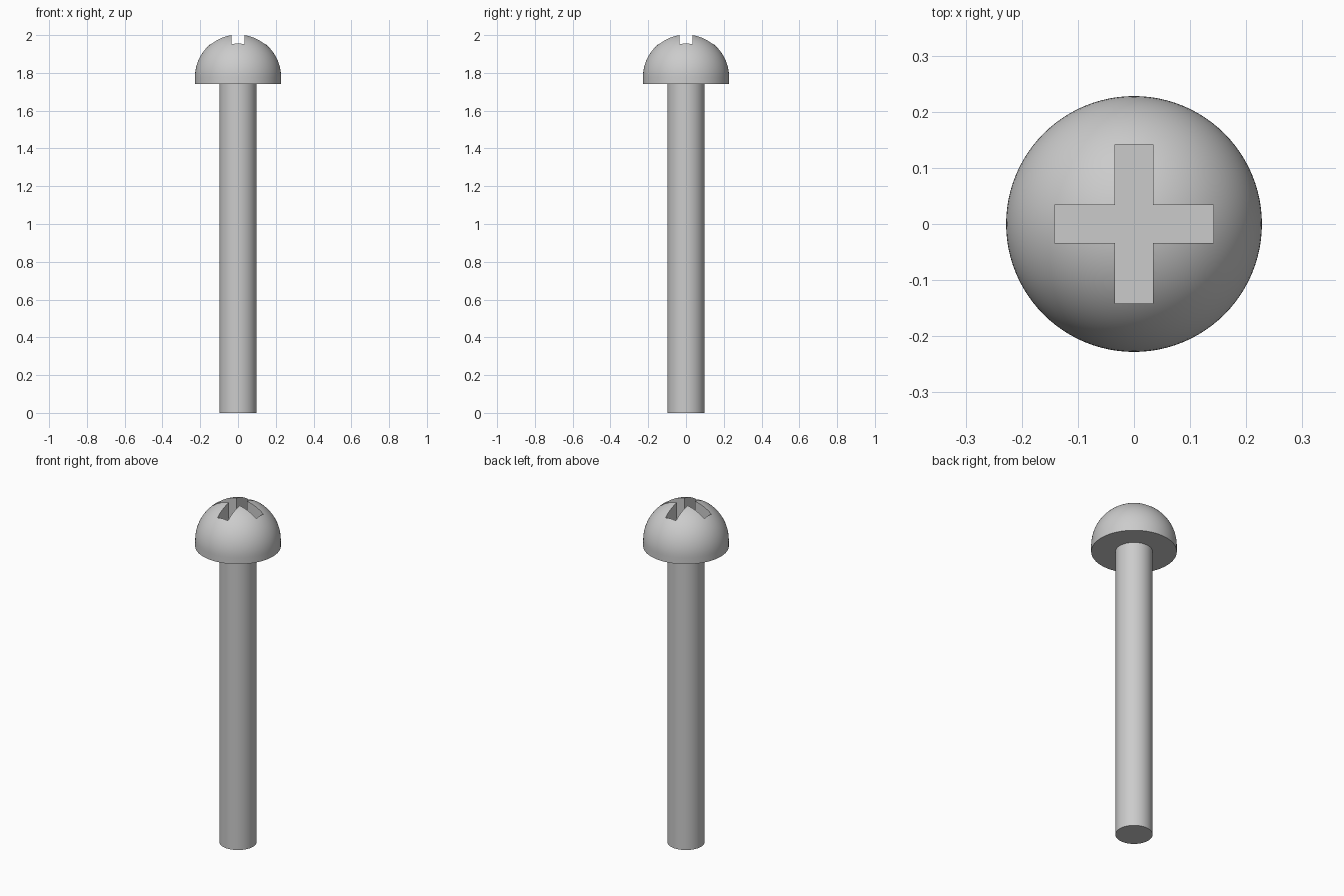
import bpy, bmesh, math

if "Cube" in bpy.data.objects:
    bpy.data.objects.remove(bpy.data.objects["Cube"])

steel = bpy.data.materials.new("grey steel")
steel.diffuse_color = (0.6, 0.6, 0.6, 1)
steel.use_nodes = True
steel.node_tree.nodes["Principled BSDF"].inputs["Base Color"].default_value = steel.diffuse_color

SEGS = 96
HEAD_R, HEAD_Z, DOME_Z = 0.228, 1.74, 1.777
SLOT_HALF, SLOT_LEN, SLOT_FLOOR = 0.034, 0.142, 1.86


def make_object(name, bm):
    bmesh.ops.recalc_face_normals(bm, faces=bm.faces)
    mesh = bpy.data.meshes.new(name)
    bm.to_mesh(mesh)
    bm.free()
    mesh.materials.append(steel)
    obj = bpy.data.objects.new(name, mesh)
    bpy.context.collection.objects.link(obj)
    return obj


def lathe(name, profile):
    """Spin an (r, z) profile around z; both ends lie on the axis."""
    bm = bmesh.new()
    verts = [bm.verts.new((r, 0, z)) for r, z in profile]
    edges = [bm.edges.new(pair) for pair in zip(verts, verts[1:])]
    bmesh.ops.spin(bm, geom=verts + edges, cent=(0, 0, 0), axis=(0, 0, 1),
                   angle=math.tau, steps=SEGS)
    bmesh.ops.remove_doubles(bm, verts=bm.verts, dist=1e-5)
    return make_object(name, bm)


def smooth(obj):
    bpy.ops.object.select_all(action='DESELECT')
    obj.select_set(True)
    bpy.context.view_layer.objects.active = obj
    bpy.ops.object.shade_smooth_by_angle(angle=math.radians(30))


# Shaft, ending just inside the head
shaft = lathe("shaft", [(0, 0), (0.099, 0), (0.099, 1.76), (0, 1.76)])

# Head: short straight rim below a half sphere
N = 24
dome = [(HEAD_R * math.cos(i * math.pi / 2 / N), DOME_Z + HEAD_R * math.sin(i * math.pi / 2 / N))
        for i in range(N)]
head = lathe("head", [(0, HEAD_Z), (HEAD_R, HEAD_Z)] + dome + [(0, DOME_Z + HEAD_R)])

# Cross-shaped cutter for the drive recess
bm = bmesh.new()
outline = []
for k in range(4):
    c, s = round(math.cos(k * math.pi / 2)), round(math.sin(k * math.pi / 2))
    for x, y in [(SLOT_LEN, -SLOT_HALF), (SLOT_LEN, SLOT_HALF), (SLOT_HALF, SLOT_HALF)]:
        outline.append(bm.verts.new((c * x - s * y, s * x + c * y, SLOT_FLOOR)))
face = bm.faces.new(outline)
top = bmesh.ops.extrude_face_region(bm, geom=[face])
bmesh.ops.translate(bm, vec=(0, 0, 0.3),
                    verts=[g for g in top["geom"] if isinstance(g, bmesh.types.BMVert)])
cutter = make_object("recess_cutter", bm)
cutter.hide_render = True

# Cut the recess, then remove the cutter
mod = head.modifiers.new("recess", 'BOOLEAN')
mod.operation = 'DIFFERENCE'
mod.solver = 'EXACT'
mod.object = cutter
bpy.context.view_layer.objects.active = head
bpy.ops.object.modifier_apply(modifier=mod.name)
bpy.data.objects.remove(cutter)

smooth(shaft)
smooth(head)
